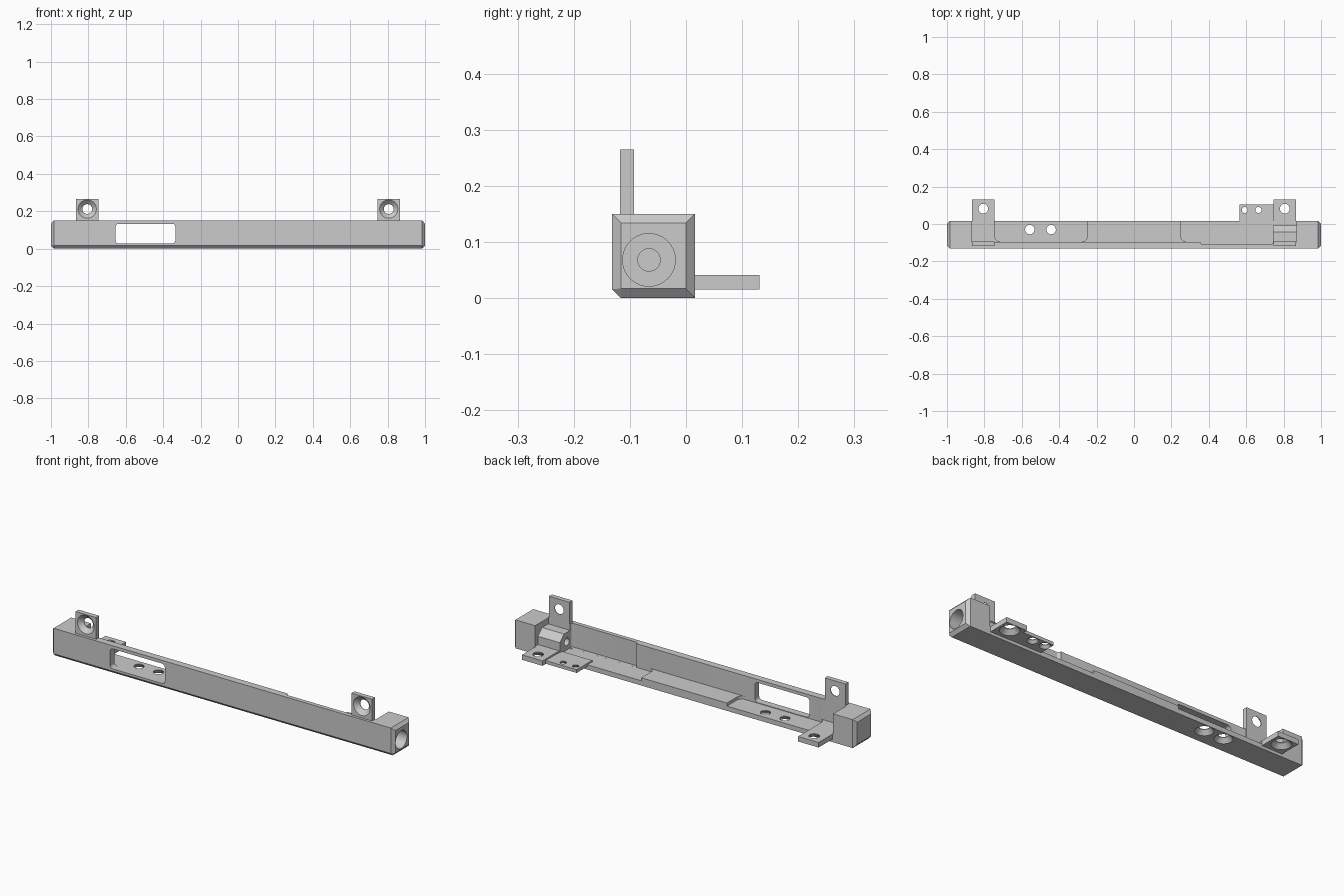
import bpy, bmesh, math
from mathutils import Vector, Matrix

if "Cube" in bpy.data.objects:
    bpy.data.objects.remove(bpy.data.objects["Cube"])


def finish(name, bm):
    bmesh.ops.recalc_face_normals(bm, faces=bm.faces)
    me = bpy.data.meshes.new(name)
    bm.to_mesh(me)
    bm.free()
    ob = bpy.data.objects.new(name, me)
    bpy.context.collection.objects.link(ob)
    return ob


def box(name, x, y, z, round_axis=None, r=0.0):
    """Box from min/max ranges, optionally rounding the edges along one axis."""
    bm = bmesh.new()
    bmesh.ops.create_cube(bm, size=1)
    for v in bm.verts:
        v.co = Vector([(a[0] + a[1]) / 2 + c * (a[1] - a[0]) for a, c in zip((x, y, z), v.co)])
    if round_axis is not None:
        edges = [e for e in bm.edges
                 if abs((e.verts[0].co - e.verts[1].co).normalized()[round_axis]) > 0.9]
        bmesh.ops.bevel(bm, geom=edges, offset=r, segments=6, profile=0.5, affect='EDGES')
    return finish(name, bm)


def cone(name, start, end, r1, r2):
    """Cylinder or cone between two points."""
    a, b = Vector(start), Vector(end)
    d = b - a
    bm = bmesh.new()
    m = Matrix.Translation((a + b) / 2) @ d.to_track_quat('Z', 'Y').to_matrix().to_4x4()
    bmesh.ops.create_cone(bm, cap_ends=True, segments=40, radius1=r1, radius2=r2,
                          depth=d.length, matrix=m)
    return finish(name, bm)


def boolean(ob, tools, op='DIFFERENCE'):
    for t in tools:
        mod = ob.modifiers.new("bool", 'BOOLEAN')
        mod.operation, mod.object, mod.solver = op, t, 'EXACT'
        bpy.context.view_layer.objects.active = ob
        bpy.ops.object.modifier_apply(modifier=mod.name)
        bpy.data.objects.remove(t)


def hole(p, axis, depth, r, r_sink):
    """Through hole with a countersink opening at p, going along axis."""
    p, axis = Vector(p), Vector(axis)
    s = (r_sink - r) / depth * 0.01
    return [cone("sink", p - axis * 0.01, p + axis * depth, r_sink + s, r),
            cone("drill", p - axis * 0.01, p + axis * 0.12, r, r)]


# bar with chamfered ends and chamfered lower front edge
bm = bmesh.new()
profile = [(-0.132, 0.15), (0.016, 0.15), (0.016, 0), (-0.116, 0), (-0.132, 0.016)]
end = [(-0.116, 0.134), (0.0, 0.134), (0.0, 0.017), (-0.116, 0.017)]
for s in (-1, 1):
    for y, z in profile:
        bm.verts.new((s * 0.985, y, z))
    for y, z in end:
        bm.verts.new((s, y, z))
bmesh.ops.convex_hull(bm, input=bm.verts)
bmesh.ops.dissolve_limit(bm, angle_limit=0.01, verts=bm.verts, edges=bm.edges)
bar = finish("rail_body", bm)

# open channel, floor pockets and thinner wall on the right
boolean(bar, [
    box("channel", (-0.87, 0.87), (-0.095, 0.2), (0.041, 0.3)),
    box("pocket_left", (-0.745, -0.25), (-0.0951, 0.2), (0.025, 0.3), 2, 0.03),
    box("pocket_right", (0.25, 0.744), (-0.0951, 0.2), (0.025, 0.3), 2, 0.03),
    box("pocket_thin", (0.355, 0.744), (-0.11, 0.2), (0.0251, 0.3), 2, 0.015),
    box("window", (-0.655, -0.335), (-0.2, -0.05), (0.028, 0.133), 1, 0.017),
])

# angled boss around the bore
bm = bmesh.new()
f = bm.faces.new([bm.verts.new((0.742, y, z)) for y, z in
                  [(-0.12, 0.02), (-0.008, 0.02), (-0.008, 0.085), (-0.042, 0.118), (-0.12, 0.118)]])
g = bmesh.ops.extrude_face_region(bm, geom=[f])
bmesh.ops.translate(bm, vec=(0.14, 0, 0), verts=[v for v in g['geom'] if isinstance(v, bmesh.types.BMVert)])
boolean(bar, [finish("boss", bm)], 'UNION')

# mounting tabs: upright and flat at each end, plus a small side plate
tabs = [box("side_plate", (0.565, 0.76), (-0.025, 0.105), (0.016, 0.033))]
for s in (-1, 1):
    x = (s * 0.806 - 0.06, s * 0.806 + 0.06)
    tabs += [box("upright_tab", x, (-0.118, -0.093), (0.03, 0.265)),
             box("flat_tab", x, (-0.02, 0.131), (0.015, 0.0412))]
boolean(bar, tabs, 'UNION')

# countersunk holes in the tabs, plate and floor
cuts = []
for s in (-1, 1):
    cuts += hole((s * 0.806, -0.118, 0.212), (0, 1, 0), 0.022, 0.026, 0.049)
    cuts += hole((s * 0.806, 0.082, 0.015), (0, 0, 1), 0.022, 0.026, 0.048)
for x in (0.592, 0.665):
    cuts += hole((x, 0.075, 0.016), (0, 0, 1), 0.014, 0.016, 0.028)
for x in (-0.557, -0.443):
    cuts += hole((x, -0.03, 0), (0, 0, 1), 0.022, 0.025, 0.044)

# stepped bore in the right end
cuts += [cone("bore", (0.70, -0.066, 0.068), (1.05, -0.066, 0.068), 0.02, 0.02),
         cone("counterbore", (0.88, -0.066, 0.068), (1.05, -0.066, 0.068), 0.047, 0.047)]
boolean(bar, cuts)

bpy.ops.object.select_all(action='DESELECT')
bar.select_set(True)
bpy.context.view_layer.objects.active = bar
bpy.ops.object.shade_smooth_by_angle(angle=math.radians(30))
